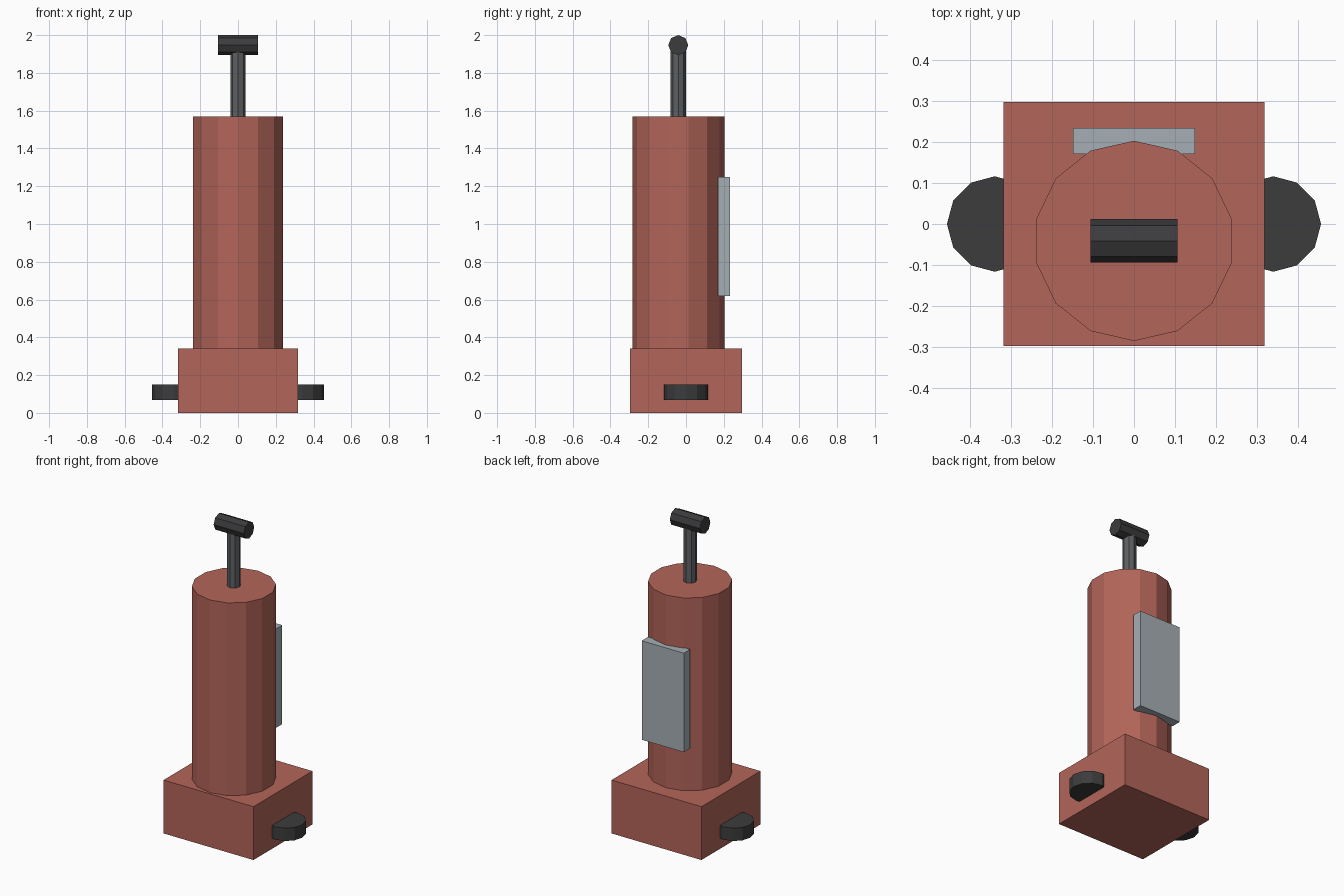
import bpy
from math import pi

if "Cube" in bpy.data.objects:
    bpy.data.objects.remove(bpy.data.objects["Cube"])


def material(name, rgb):
    m = bpy.data.materials.new(name)
    m.diffuse_color = (*rgb, 1)
    m.use_nodes = True
    m.node_tree.nodes["Principled BSDF"].inputs["Base Color"].default_value = m.diffuse_color
    return m


RED = material("red_paint", (0.45, 0.13, 0.10))
DARK = material("dark_rubber", (0.045, 0.045, 0.047))
STEEL = material("rod_steel", (0.11, 0.115, 0.12))
PALE = material("pale_metal", (0.38, 0.43, 0.46))


def finish(name, mat):
    ob = bpy.context.object
    ob.name = ob.data.name = name
    ob.data.materials.append(mat)
    return ob


def box(name, mat, lo, hi):
    bpy.ops.mesh.primitive_cube_add(size=1, location=[(a + b) / 2 for a, b in zip(lo, hi)])
    bpy.context.object.scale = [b - a for a, b in zip(lo, hi)]
    bpy.ops.object.transform_apply(location=False, rotation=False, scale=True)
    return finish(name, mat)


def cylinder(name, mat, sides, radius, length, centre, rotation=(0, 0, 0)):
    bpy.ops.mesh.primitive_cylinder_add(vertices=sides, radius=radius, depth=length,
                                        location=centre, rotation=rotation)
    return finish(name, mat)


AXIS_Y = -0.041  # the barrel, rod and handle sit slightly forward of centre

# Base block and barrel
box("base", RED, (-0.317, -0.297, 0), (0.317, 0.297, 0.34))
cylinder("barrel", RED, 14, 0.2435, 1.25, (0, AXIS_Y, 0.943))

# Plunger rod and cross handle
cylinder("plunger_rod", STEEL, 8, 0.04, 0.42, (0, AXIS_Y, 1.73))
cylinder("handle", DARK, 8, 0.053, 0.212, (0, AXIS_Y, 1.947), (0, pi / 2, 0))

# Plate on the back of the barrel
box("back_plate", PALE, (-0.148, 0.17, 0.618), (0.148, 0.234, 1.249))

# Foot pedals set into both sides of the base
for side, sign in (("left", -1), ("right", 1)):
    cylinder(side + "_foot_pedal", DARK, 12, 0.116, 0.082, (sign * 0.339, 0, 0.108))
